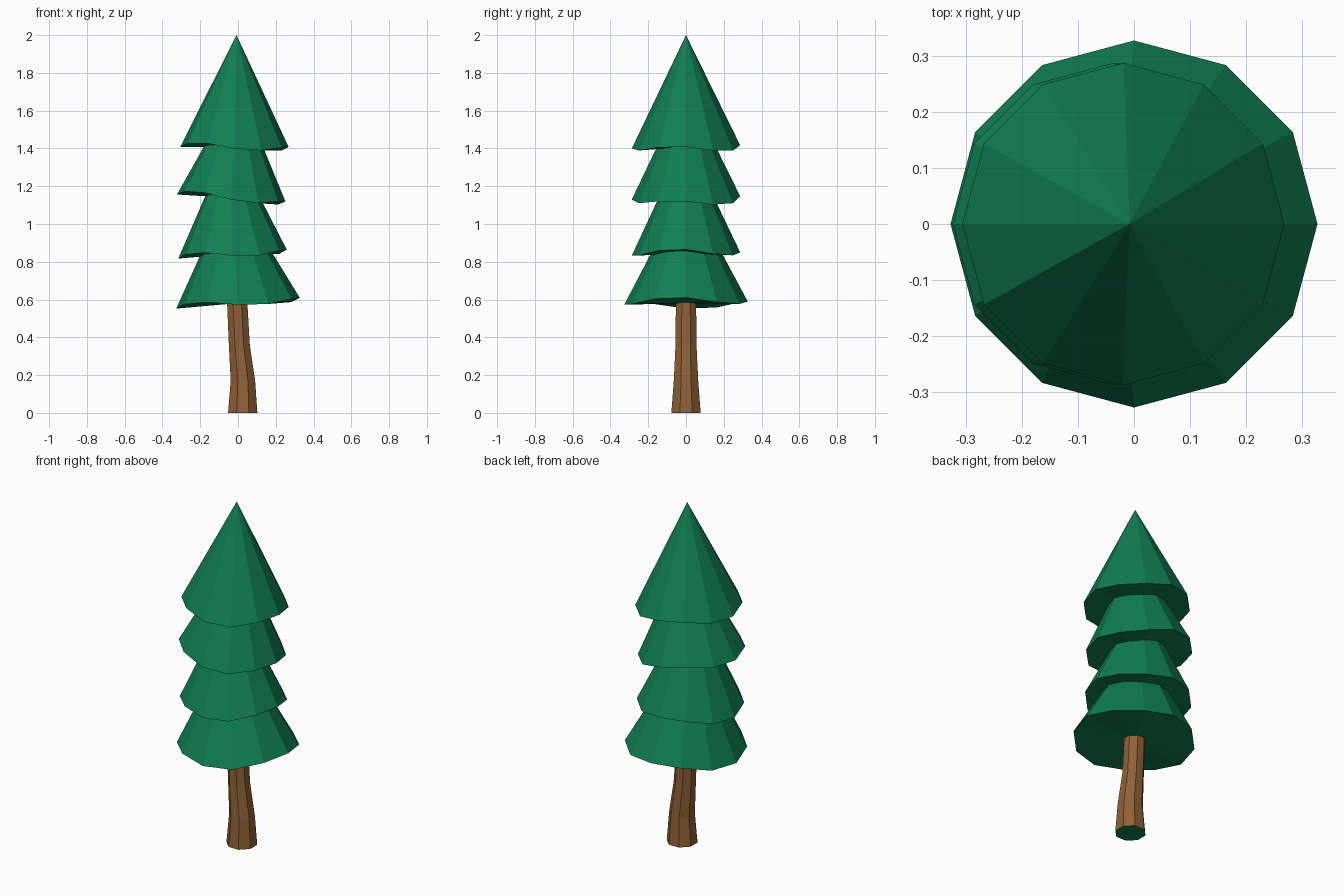
import bpy, bmesh, math

if "Cube" in bpy.data.objects:
    bpy.data.objects.remove(bpy.data.objects["Cube"])


def material(name, rgb):
    m = bpy.data.materials.new(name)
    m.diffuse_color = (*rgb, 1)
    m.use_nodes = True
    m.node_tree.nodes["Principled BSDF"].inputs["Base Color"].default_value = m.diffuse_color
    return m


GREEN = material("pine green", (0.0052, 0.21, 0.083))
BROWN = material("bark brown", (0.28, 0.122, 0.039))


def finish(bm, name, mats):
    bmesh.ops.recalc_face_normals(bm, faces=bm.faces[:])
    me = bpy.data.meshes.new(name)
    bm.to_mesh(me)
    bm.free()
    for m in mats:
        me.materials.append(m)
    ob = bpy.data.objects.new(name, me)
    bpy.context.collection.objects.link(ob)
    return ob


def bridge(bm, a, b):
    n = len(a)
    for i in range(n):
        bm.faces.new((a[i], a[(i + 1) % n], b[(i + 1) % n], b[i]))


def tier(name, cx, z, r, slope, apex):
    """Twelve-sided cone with a tilted, gently wavy rim and a closed underside."""
    bm = bmesh.new()
    rim = []
    for i in range(12):
        t = math.radians(30 * i)
        x, y = r * math.cos(t), r * math.sin(t)
        wave = 0.015 * math.cos(3 * t + 0.6)
        rim.append(bm.verts.new((cx + x, y, z + slope * x + wave)))
    tip = bm.verts.new(apex)
    mid = bm.verts.new((cx, 0, z))
    for i in range(12):
        a, b = rim[i], rim[(i + 1) % 12]
        bm.faces.new((a, b, tip))
        bm.faces.new((b, a, mid))
    return finish(bm, name, [GREEN])


# Foliage tiers, bottom to top
tier("foliage_bottom", 0.0, 0.581, 0.327, 0.05, (-0.035, 0, 1.20))
tier("foliage_lower_middle", -0.029, 0.841, 0.287, 0.04, (-0.043, 0, 1.45))
tier("foliage_upper_middle", -0.036, 1.138, 0.287, -0.107, (0.0, 0, 1.73))
tier("foliage_top", -0.019, 1.408, 0.287, -0.044, (-0.008, 0, 2.0))

# Trunk: eight-sided, slightly bent; its bottom cap is green
bm = bmesh.new()
rings = []
for z, cx, r in ((0, 0.025, 0.084), (0.17, 0.026, 0.070),
                 (0.36, 0.007, 0.060), (0.60, -0.005, 0.058)):
    ring = []
    for i in range(8):
        t = math.radians(22.5 + 45 * i)
        ring.append(bm.verts.new((cx + r * math.cos(t), r * math.sin(t), z)))
    rings.append(ring)
for a, b in zip(rings, rings[1:]):
    bridge(bm, a, b)
bm.faces.new(rings[0]).material_index = 1
bm.faces.new(rings[-1])
finish(bm, "trunk", [BROWN, GREEN])
